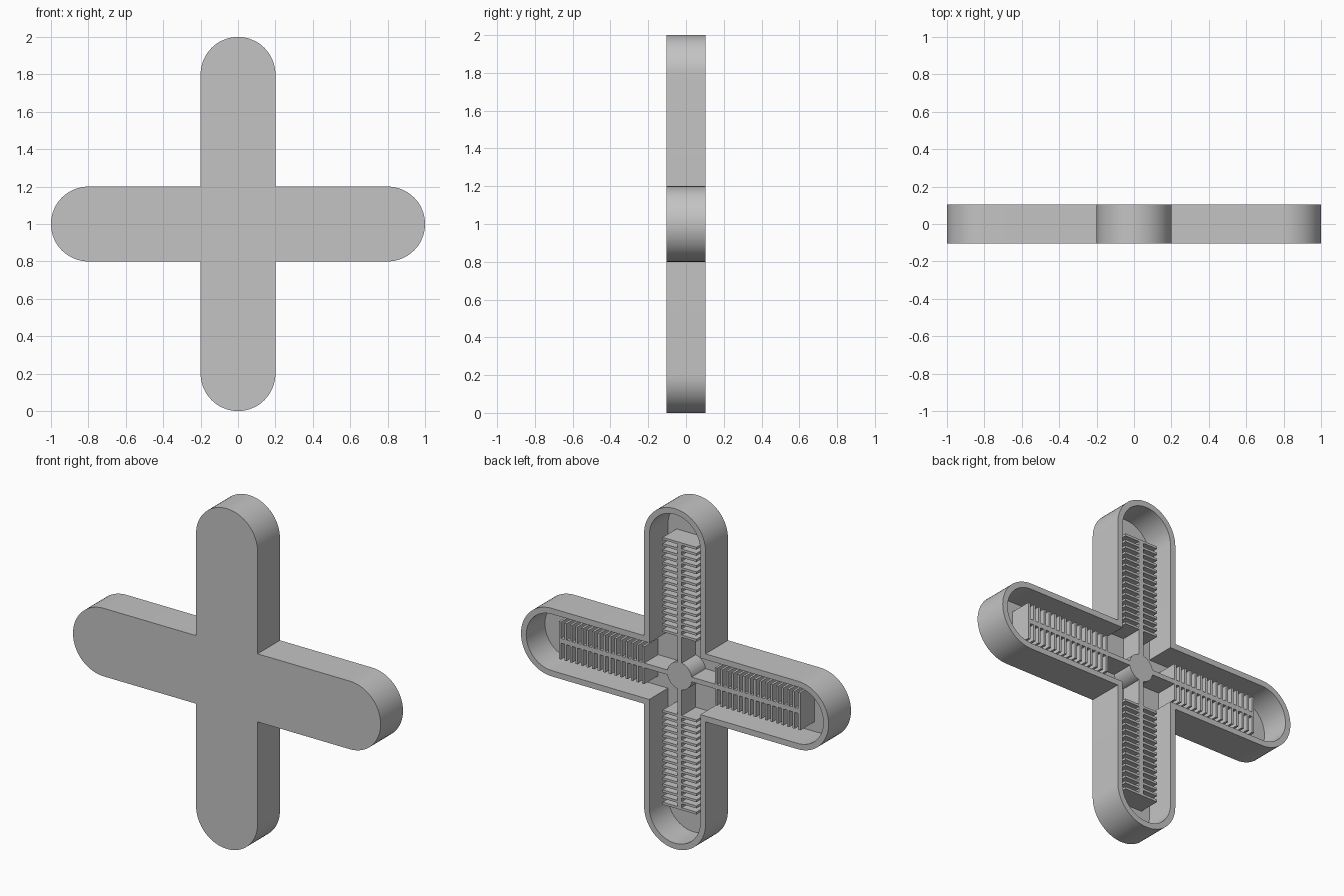
import bpy, bmesh, math
from mathutils import Matrix, Vector

cube = bpy.data.objects.get("Cube")
if cube:
    bpy.data.objects.remove(cube, do_unlink=True)

grey = bpy.data.materials.new("plain grey")
grey.use_nodes = True
color = (0.55, 0.55, 0.55, 1)
grey.diffuse_color = color
grey.node_tree.nodes["Principled BSDF"].inputs["Base Color"].default_value = color

HALF_DEPTH = 0.104
FLOOR = -0.07        # inner floor of the tray
INNER_TOP = 0.06     # rear edge of fins, spines and hub
ARM_CENTRE = 0.8     # centre of each rounded tip
OUTER, INNER = 0.2, 0.166
CENTRE = Vector((0, 0, 1))


def finish(bm, name, smooth=False):
    bmesh.ops.recalc_face_normals(bm, faces=bm.faces)
    bmesh.ops.translate(bm, verts=bm.verts, vec=CENTRE)
    mesh = bpy.data.meshes.new(name)
    bm.to_mesh(mesh)
    bm.free()
    mesh.materials.append(grey)
    obj = bpy.data.objects.new(name, mesh)
    bpy.context.collection.objects.link(obj)
    if smooth:
        bpy.ops.object.select_all(action='DESELECT')
        obj.select_set(True)
        bpy.context.view_layer.objects.active = obj
        bpy.ops.object.shade_smooth_by_angle(angle=math.radians(30))
    return obj


def cross_loop(bm, w, y, steps=32):
    """Ring of vertices: four round-ended arms of half-width w."""
    ring = []
    for arm in range(4):
        turn = Matrix.Rotation(arm * math.pi / 2, 3, 'Y')
        arc = [math.pi * (i / steps - 0.5) for i in range(steps + 1)]
        pts = [(ARM_CENTRE + w * math.cos(a), -w * math.sin(a)) for a in arc]
        pts.append((w, -w))
        ring += [bm.verts.new(turn @ Vector((x, y, z))) for x, z in pts]
    return ring


def add_box(bm, lo, hi, turn):
    lo, hi = Vector(lo), Vector(hi)
    size = Matrix.Diagonal((hi - lo).to_4d())
    size[3][3] = 1
    bmesh.ops.create_cube(bm, size=1, matrix=turn @ Matrix.Translation((lo + hi) / 2) @ size)


# Hollow cross-shaped tray, open at the rear
bm = bmesh.new()
rings = [cross_loop(bm, w, y) for w, y in
         ((OUTER, -HALF_DEPTH), (OUTER, HALF_DEPTH), (INNER, HALF_DEPTH), (INNER, FLOOR))]
for a, b in zip(rings, rings[1:]):
    for i in range(len(a)):
        j = (i + 1) % len(a)
        bm.faces.new((a[i], a[j], b[j], b[i]))
bm.faces.new(rings[0])
bm.faces.new(rings[-1])
finish(bm, "cross_tray", smooth=True)

# Round hub in the middle
bm = bmesh.new()
depth = INNER_TOP - FLOOR
bmesh.ops.create_cone(bm, cap_ends=True, segments=48, radius1=0.08, radius2=0.08, depth=depth,
                      matrix=Matrix.Translation((0, FLOOR + depth / 2, 0))
                      @ Matrix.Rotation(math.pi / 2, 4, 'X'))
finish(bm, "hub", smooth=True)

# A spine with paired cross fins in each arm
FINS, FIRST, LAST = 16, 0.23, 0.785
FIN_HALF, SPINE_HALF, THICK = 0.11, 0.014, 0.014
for arm, label in enumerate(("left", "bottom", "right", "top")):
    turn = Matrix.Rotation(arm * math.pi / 2, 4, 'Y')
    bm = bmesh.new()
    add_box(bm, (0.07, FLOOR, -SPINE_HALF), (LAST, INNER_TOP, SPINE_HALF), turn)
    finish(bm, label + "_spine")
    bm = bmesh.new()
    for i in range(FINS):
        x = FIRST + (LAST - THICK - FIRST) * i / (FINS - 1)
        for z0, z1 in ((-FIN_HALF, -SPINE_HALF), (SPINE_HALF, FIN_HALF)):
            add_box(bm, (x, FLOOR, z0), (x + THICK, INNER_TOP, z1), turn)
    finish(bm, label + "_fins")
